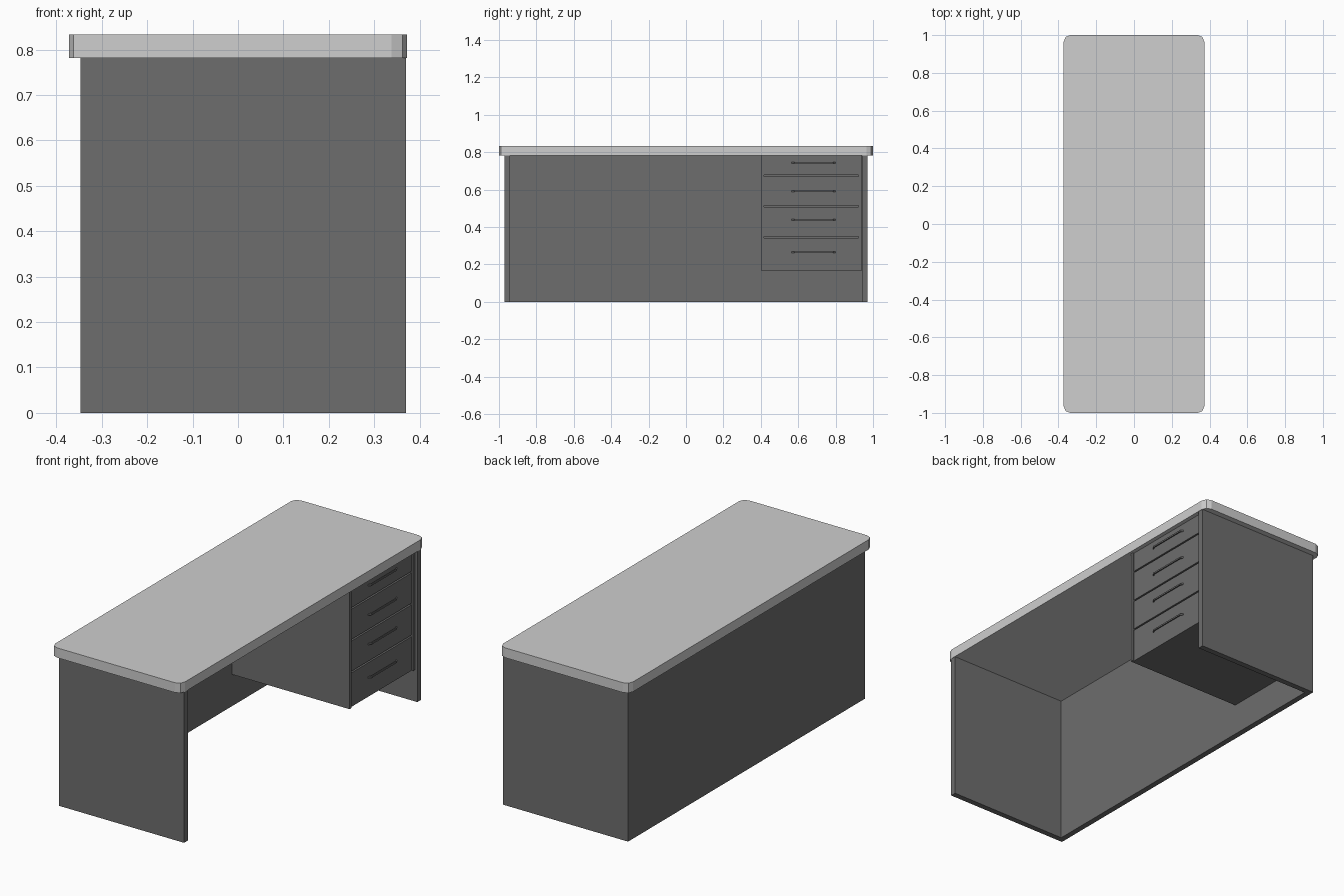
import bpy, bmesh, math
from mathutils import Vector

if "Cube" in bpy.data.objects:
    bpy.data.objects.remove(bpy.data.objects["Cube"])


def material(name, v):
    m = bpy.data.materials.new(name)
    m.diffuse_color = (v, v, v, 1)
    m.use_nodes = True
    m.node_tree.nodes["Principled BSDF"].inputs["Base Color"].default_value = m.diffuse_color
    return m


LIGHT = material("light grey", 0.62)
DARK = material("dark grey", 0.155)


def finish(name, bm, mat):
    bmesh.ops.recalc_face_normals(bm, faces=bm.faces)
    me = bpy.data.meshes.new(name)
    bm.to_mesh(me)
    bm.free()
    me.materials.append(mat)
    ob = bpy.data.objects.new(name, me)
    bpy.context.collection.objects.link(ob)
    return ob


def prism(name, outline, z0, z1, mat):
    """Extrude an xy outline from z0 to z1."""
    bm = bmesh.new()
    face = bm.faces.new([bm.verts.new((x, y, z0)) for x, y in outline])
    top = bmesh.ops.extrude_face_region(bm, geom=[face])["geom"]
    verts = [g for g in top if isinstance(g, bmesh.types.BMVert)]
    bmesh.ops.translate(bm, verts=verts, vec=(0, 0, z1 - z0))
    return finish(name, bm, mat)


def box(name, x0, x1, y0, y1, z0, z1, mat):
    return prism(name, [(x0, y0), (x1, y0), (x1, y1), (x0, y1)], z0, z1, mat)


# Table top with rounded corners
HX, HY, R, SEG = 0.372, 1.0, 0.034, 2
outline = []
for i, (sx, sy) in enumerate([(1, 1), (-1, 1), (-1, -1), (1, -1)]):
    for k in range(SEG + 1):
        a = math.radians(90 * (i + k / SEG))
        outline.append((sx * (HX - R) + R * math.cos(a),
                        sy * (HY - R) + R * math.sin(a)))
prism("table_top", outline, 0.782, 0.833, LIGHT)

# Two end panels and back panel as one U-shaped body
XB, XF, YO, T = -0.347, 0.370, 0.97, 0.03
prism("end_and_back_panels",
      [(XF, -YO), (XF, -YO + T), (XB + T, -YO + T), (XB + T, YO - T),
       (XF, YO - T), (XF, YO), (XB, YO), (XB, -YO)], 0, 0.782, DARK)

# Drawer cabinet: sides, bottom and inner core
CX0, CX1, CY0, CY1, CZ = XB + T, 0.358, 0.403, 0.937, 0.165
box("cabinet_left_side", CX0, CX1, CY0, CY0 + 0.014, CZ, 0.782, DARK)
box("cabinet_right_side", CX0, CX1, CY1 - 0.014, CY1, CZ, 0.782, DARK)
box("cabinet_core", CX0, 0.338, CY0 + 0.014, CY1 - 0.014, CZ, 0.782, DARK)

# Drawer fronts, each with a thin bow handle
levels = [CZ, 0.345, 0.51, 0.675, 0.782]
handle_z = [0.265, 0.438, 0.59, 0.743]
FX = 0.350
for i in range(4):
    gap = 0.004
    box(f"drawer_front_{i + 1}", 0.338, FX, CY0 + 0.014, CY1 - 0.014,
        levels[i] + (gap if i else 0), levels[i + 1] - (gap if i < 3 else 0), DARK)
    z, y0, y1 = handle_z[i], 0.565, 0.80
    prism(f"drawer_handle_{i + 1}",
          [(FX, y0), (FX + 0.012, y0 + 0.015), (FX + 0.012, y1 - 0.015), (FX, y1),
           (FX, y1 - 0.008), (FX + 0.006, y1 - 0.019),
           (FX + 0.006, y0 + 0.019), (FX, y0 + 0.008)],
          z - 0.004, z + 0.004, DARK)
